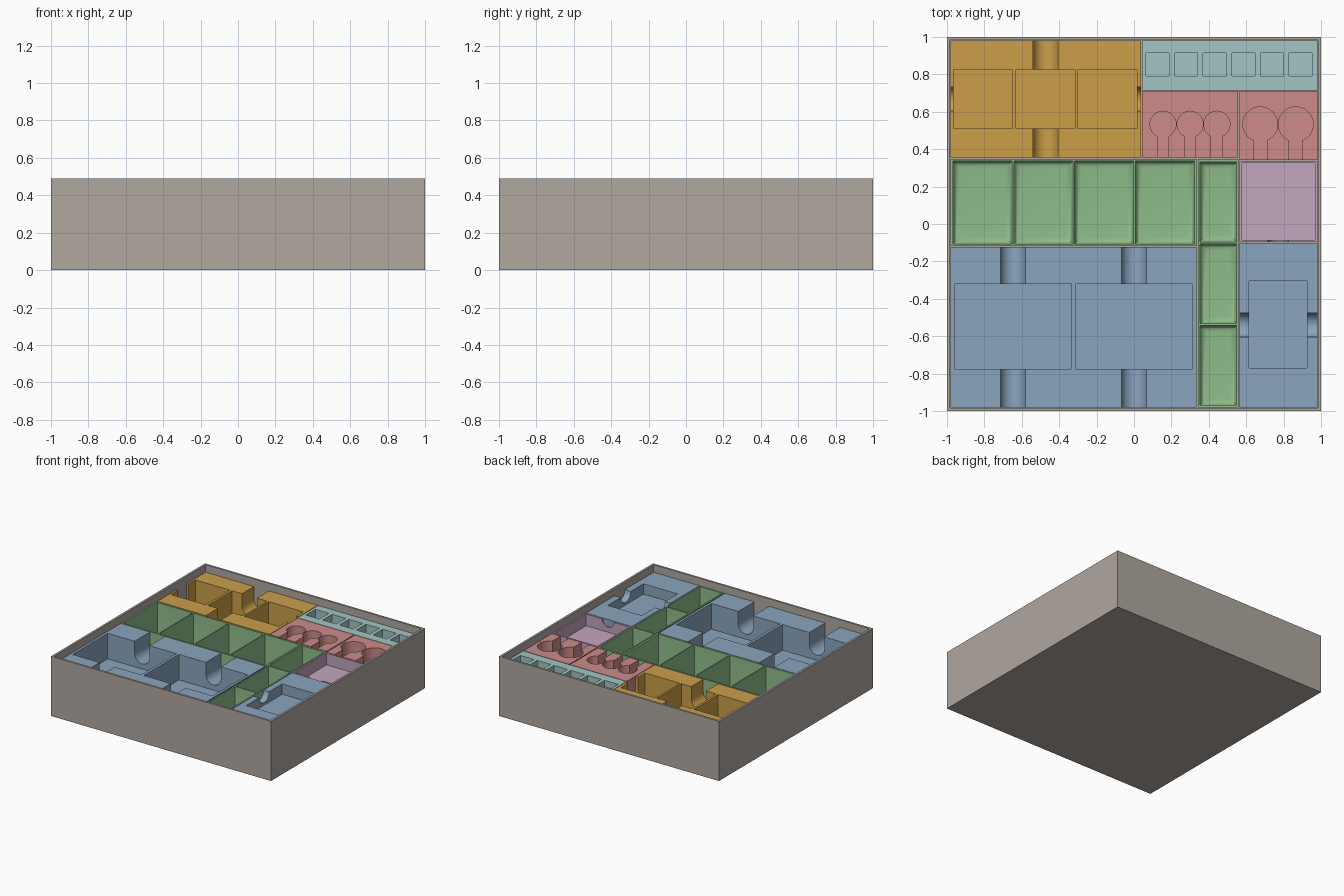
import bpy, bmesh, math
from mathutils import Matrix, Vector

old = bpy.data.objects.get("Cube")
if old:
    bpy.data.objects.remove(old, do_unlink=True)

TOP = 0.43      # rim height of every tray
BASE = 0.015    # box floor thickness
ABOVE = 0.6     # cutters reach up to here


def material(name, rgb):
    lin = [((c / 255 + 0.055) / 1.055) ** 2.4 for c in rgb] + [1.0]
    m = bpy.data.materials.new(name)
    m.use_nodes = True
    m.diffuse_color = lin
    m.node_tree.nodes["Principled BSDF"].inputs["Base Color"].default_value = lin
    return m


GREY = material("warm grey", (176, 168, 160))
ORANGE = material("ochre", (203, 159, 74))
TEAL = material("pale teal", (162, 197, 196))
PINK = material("dusty pink", (204, 139, 137))
GREEN = material("soft green", (143, 188, 138))
PURPLE = material("mauve", (196, 166, 189))
BLUE = material("slate blue", (138, 165, 190))


def to_object(name, bm, mat=None):
    bmesh.ops.recalc_face_normals(bm, faces=bm.faces)
    me = bpy.data.meshes.new(name)
    bm.to_mesh(me)
    bm.free()
    ob = bpy.data.objects.new(name, me)
    bpy.context.collection.objects.link(ob)
    if mat:
        me.materials.append(mat)
    return ob


def block(name, x0, x1, y0, y1, z0, z1, mat=None, fillet=0):
    bm = bmesh.new()
    bmesh.ops.create_cube(bm, size=1)
    for v in bm.verts:
        v.co = Vector(((x0, x1)[v.co.x > 0], (y0, y1)[v.co.y > 0], (z0, z1)[v.co.z > 0]))
    if fillet:
        low = [e for e in bm.edges if all(v.co.z < z0 + 0.001 for v in e.verts)]
        bmesh.ops.bevel(bm, geom=low, offset=fillet, segments=6, profile=0.5, affect='EDGES')
    return to_object(name, bm, mat)


def cut(tray, cutter):
    mod = tray.modifiers.new("cut", 'BOOLEAN')
    mod.operation = 'DIFFERENCE'
    mod.solver = 'EXACT'
    mod.object = cutter
    bpy.context.view_layer.objects.active = tray
    bpy.ops.object.modifier_apply(modifier=mod.name)
    bpy.data.objects.remove(cutter, do_unlink=True)


def well(tray, x0, x1, y0, y1, floor, fillet=0):
    cut(tray, block("cutter", x0, x1, y0, y1, floor, ABOVE, None, fillet))


def round_pit(tray, x, y, r, floor):
    bm = bmesh.new()
    bmesh.ops.create_cone(bm, cap_ends=True, segments=40, radius1=r, radius2=r,
                          depth=ABOVE - floor,
                          matrix=Matrix.Translation((x, y, (ABOVE + floor) / 2)))
    cut(tray, to_object("cutter", bm))


def finger_slot(tray, axis, centre, r, start, end, bottom):
    """U-shaped groove running along an axis from start to end."""
    arc = [math.pi * (1 + i / 16) for i in range(17)]
    profile = [(centre + r * math.cos(a), bottom + r + r * math.sin(a)) for a in arc]
    profile += [(centre + r, ABOVE), (centre - r, ABOVE)]
    bm = bmesh.new()
    verts = [bm.verts.new((u, start, z) if axis == 'Y' else (start, u, z)) for u, z in profile]
    face = bm.faces.new(verts)
    out = bmesh.ops.extrude_face_region(bm, geom=[face])
    shift = Vector((0, end - start, 0) if axis == 'Y' else (end - start, 0, 0))
    bmesh.ops.translate(bm, vec=shift,
                        verts=[v for v in out["geom"] if isinstance(v, bmesh.types.BMVert)])
    cut(tray, to_object("cutter", bm))


def tray(name, x0, x1, y0, y1, mat):
    return block(name, x0, x1, y0, y1, BASE, TOP, mat)


# Outer box
box = block("outer_box", -1, 1, -1, 1, 0, 0.49, GREY)
well(box, -0.983, 0.983, -0.983, 0.983, BASE)

# Wide card tray with two wells
cards = tray("wide_card_tray", -0.98, 0.333, -0.98, -0.122, BLUE)
for x in (-0.96, -0.313):
    well(cards, x, x + 0.625, -0.775, -0.32, 0.22)
for x in (-0.647, 0.0):
    finger_slot(cards, 'Y', x, 0.068, -1.1, -0.05, 0.262)

# Shallow card tray
small = tray("small_card_tray", 0.565, 0.98, -0.98, -0.102, BLUE)
well(small, 0.615, 0.925, -0.77, -0.305, 0.345)
finger_slot(small, 'X', -0.54, 0.065, 0.5, 1.1, TOP - 0.065)

# Square tile tray with three wells
tiles = tray("square_tile_tray", -0.98, 0.037, 0.355, 0.98, ORANGE)
for x in (-0.965, -0.63, -0.3):
    well(tiles, x, x + 0.315, 0.51, 0.825, 0.22)
finger_slot(tiles, 'Y', -0.473, 0.068, 0.3, 1.1, 0.262)
for a, b in ((-1.05, -0.9), (-0.05, 0.1)):
    finger_slot(tiles, 'X', 0.667, 0.066, a, b, 0.262)

# Wide token tray with four scooped bins
bins = tray("wide_token_tray", -0.98, 0.337, -0.117, 0.347, GREEN)
for i in range(4):
    x = -0.967 + i * 0.325
    well(bins, x, x + 0.315, -0.106, 0.336, 0.16, 0.035)

# Narrow token tray with three scooped bins
narrow = tray("narrow_token_tray", 0.342, 0.56, -0.98, 0.347, GREEN)
for i in range(3):
    y = -0.969 + i * 0.437
    well(narrow, 0.353, 0.549, y, y + 0.426, 0.16, 0.035)

# Open shallow tray with a front notch
open_tray = tray("open_tray", 0.565, 0.98, -0.097, 0.338, PURPLE)
well(open_tray, 0.577, 0.968, -0.085, 0.326, 0.335)
finger_slot(open_tray, 'Y', 0.77, 0.055, -0.2, -0.03, TOP - 0.055)

# Row of six small square pockets
pockets = tray("pocket_tray", 0.042, 0.98, 0.715, 0.98, TEAL)
for i in range(6):
    x = 0.064 + i * 0.153
    well(pockets, x, x + 0.123, 0.79, 0.913, 0.31)

# Figure trays: round pits with straight stems open to the front
figures = tray("small_figure_tray", 0.042, 0.557, 0.355, 0.71, PINK)
large = tray("large_figure_tray", 0.565, 0.98, 0.343, 0.71, PINK)
for holder, xs, r, stem in ((figures, (0.155, 0.3, 0.443), 0.07, 0.03),
                            (large, (0.675, 0.865), 0.093, 0.036)):
    for x in xs:
        round_pit(holder, x, 0.533, r, 0.28)
        well(holder, x - stem, x + stem, 0.3, 0.53, 0.28)

# Smooth the curved grooves, keep the edges sharp
for ob in (box, cards, small, tiles, bins, narrow, open_tray, pockets, figures, large):
    bpy.ops.object.select_all(action='DESELECT')
    ob.select_set(True)
    bpy.context.view_layer.objects.active = ob
    bpy.ops.object.shade_smooth_by_angle(angle=math.radians(35))
